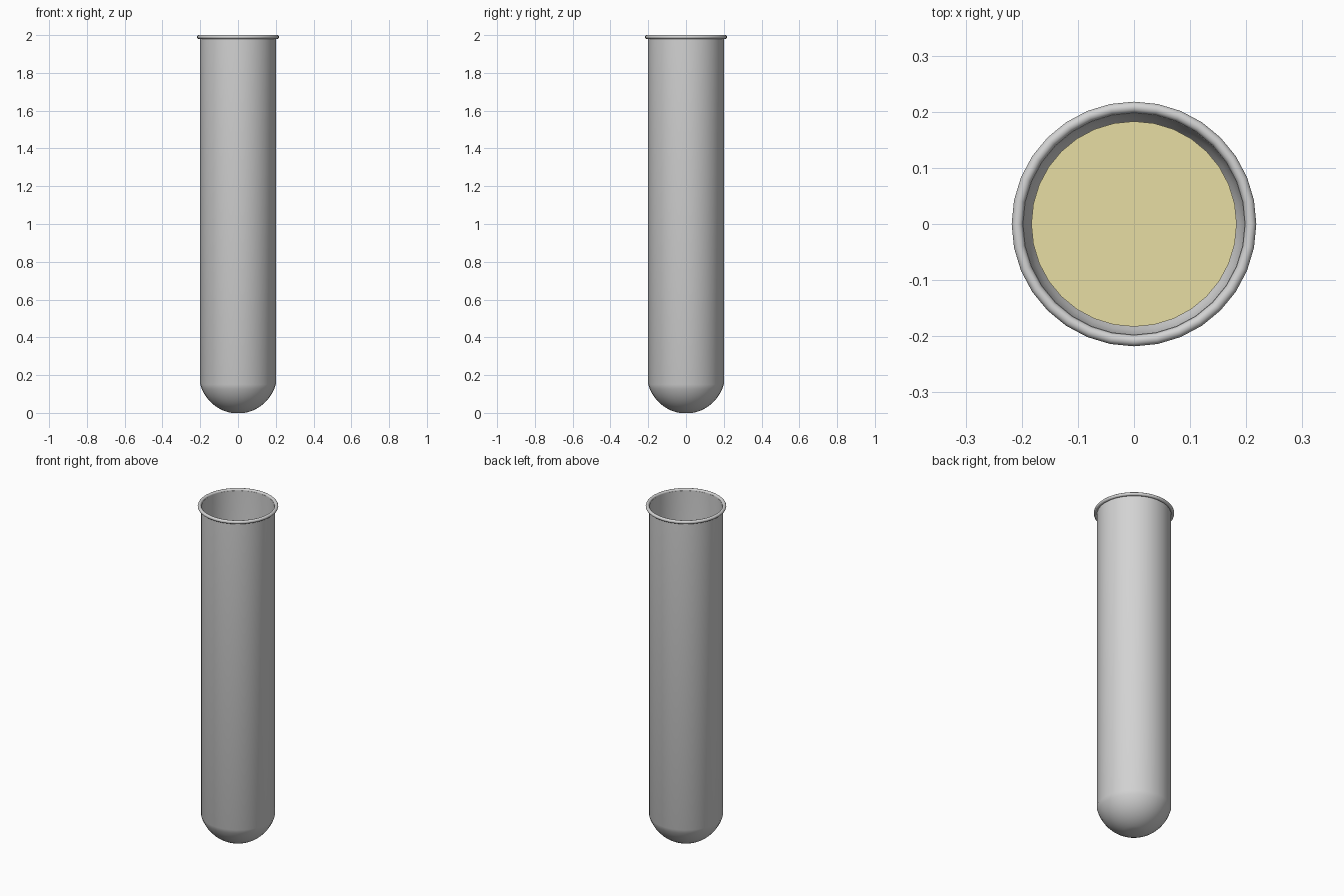
import bpy, bmesh, math

if "Cube" in bpy.data.objects:
    bpy.data.objects.remove(bpy.data.objects["Cube"])

SIDES = 32


def material(name, color):
    mat = bpy.data.materials.new(name)
    mat.use_nodes = True
    mat.diffuse_color = color
    mat.node_tree.nodes["Principled BSDF"].inputs["Base Color"].default_value = color
    return mat


def lathe(name, profile, mat, closed=False):
    """Spin a (radius, height) profile around z; a radius of 0 closes to a point."""
    bm = bmesh.new()
    verts = [bm.verts.new((r, 0, z)) for r, z in profile]
    pairs = list(zip(verts, verts[1:]))
    if closed:
        pairs.append((verts[-1], verts[0]))
    edges = [bm.edges.new(p) for p in pairs]
    bmesh.ops.spin(bm, geom=verts + edges, cent=(0, 0, 0), axis=(0, 0, 1),
                   angle=math.tau, steps=SIDES, use_merge=True)
    bmesh.ops.remove_doubles(bm, verts=bm.verts, dist=0.0001)
    bmesh.ops.recalc_face_normals(bm, faces=bm.faces)
    mesh = bpy.data.meshes.new(name)
    bm.to_mesh(mesh)
    bm.free()
    mesh.materials.append(mat)
    obj = bpy.data.objects.new(name, mesh)
    bpy.context.collection.objects.link(obj)
    bpy.ops.object.select_all(action="DESELECT")
    obj.select_set(True)
    bpy.context.view_layer.objects.active = obj
    bpy.ops.object.shade_smooth_by_angle(angle=math.radians(40))
    return obj


def round_bottom(radius, low, rise, steps=10):
    """Bowl profile from a small flat base up to the straight wall."""
    ball = (radius ** 2 + rise ** 2) / (2 * rise)
    end = math.asin(min(1, radius / ball))
    start = 0.17
    base = ball * (1 - math.cos(start))
    points = [(0, low)]
    for i in range(steps + 1):
        a = start + (end - start) * i / steps
        points.append((ball * math.sin(a), low + ball * (1 - math.cos(a)) - base * (1 - i / steps)))
    return points


glass = material("grey glass", (0.65, 0.65, 0.65, 1))
yellow = material("pale yellow liquid", (0.85, 0.77, 0.39, 1))

# Thin-walled tube: outer skin up, inner skin back down
outer = round_bottom(0.2, 0, 0.15) + [(0.2, 1.99)]
inner = round_bottom(0.197, 0.004, 0.148) + [(0.197, 1.99)]
lathe("tube", outer + inner[::-1], glass)

# Rolled lip around the mouth
lip = [(0.208 + 0.01 * math.cos(math.tau * i / 12),
        1.99 + 0.01 * math.sin(math.tau * i / 12)) for i in range(12)]
lathe("rim", lip, glass, closed=True)

# Liquid with a flat surface, standing clear of the wall
lathe("liquid", round_bottom(0.183, 0.02, 0.14) + [(0.183, 1.0), (0, 1.0)], yellow)
